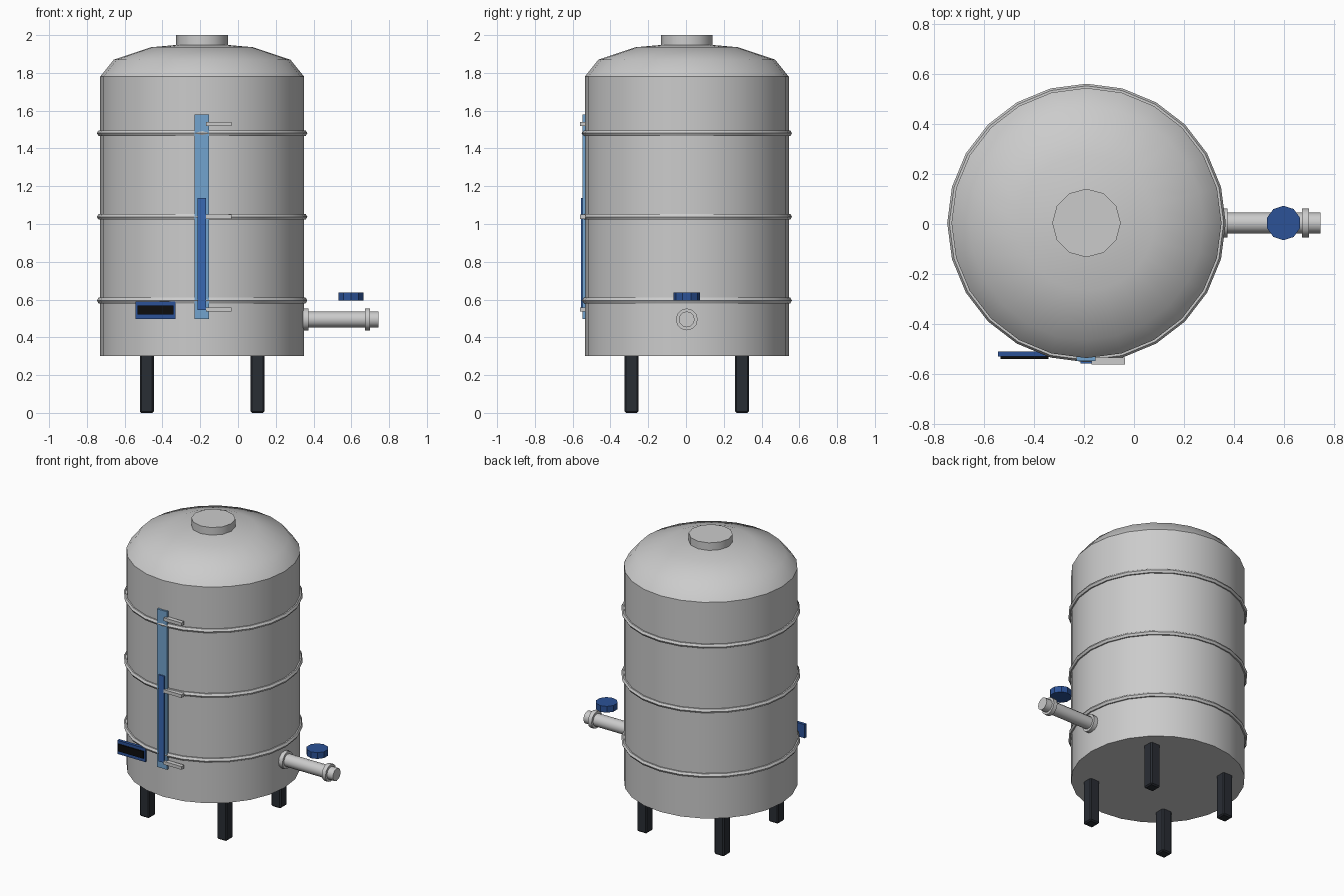
import bpy, bmesh, math
from mathutils import Matrix, Vector

if "Cube" in bpy.data.objects:
    bpy.data.objects.remove(bpy.data.objects["Cube"])

CX, CY = -0.19, 0.004   # tank axis


def material(name, rgb):
    m = bpy.data.materials.new(name)
    m.diffuse_color = (*rgb, 1)
    m.use_nodes = True
    m.node_tree.nodes["Principled BSDF"].inputs["Base Color"].default_value = m.diffuse_color
    return m


DARK = material("dark_steel", (0.022, 0.026, 0.034))
BLUE = material("blue", (0.025, 0.085, 0.31))
LEVEL = material("level_blue", (0.04, 0.14, 0.45))
GLASS = material("glass_blue", (0.17, 0.37, 0.62))
BLACK = material("black", (0.004, 0.004, 0.004))


def finish(bm, name, mat=None, smooth=None):
    bmesh.ops.recalc_face_normals(bm, faces=bm.faces)
    me = bpy.data.meshes.new(name)
    bm.to_mesh(me)
    bm.free()
    ob = bpy.data.objects.new(name, me)
    bpy.context.collection.objects.link(ob)
    if mat:
        me.materials.append(mat)
    if smooth:
        bpy.ops.object.select_all(action='DESELECT')
        ob.select_set(True)
        bpy.context.view_layer.objects.active = ob
        bpy.ops.object.shade_smooth_by_angle(angle=math.radians(smooth))
    return ob


def box(name, lo, hi, mat=None, bevel=0):
    lo, hi = Vector(lo), Vector(hi)
    bm = bmesh.new()
    bmesh.ops.create_cube(bm, size=1, matrix=Matrix.Translation((lo + hi) / 2)
                          @ Matrix.Diagonal((*(hi - lo), 1)))
    if bevel:
        bmesh.ops.bevel(bm, geom=bm.edges[:], offset=bevel, segments=1, affect='EDGES')
    return finish(bm, name, mat)


def lathe(name, profile, n, matrix, closed=False, mat=None, smooth=None, phase=0):
    """Revolve (radius, height) points round local z; open ends are capped."""
    bm = bmesh.new()
    rings = []
    for r, z in profile:
        if r == 0:
            rings.append([bm.verts.new(matrix @ Vector((0, 0, z)))] * n)
            continue
        angles = [phase + 2 * math.pi * i / n for i in range(n)]
        rings.append([bm.verts.new(matrix @ Vector((r * math.cos(a), r * math.sin(a), z)))
                      for a in angles])
    pairs = list(zip(rings, rings[1:]))
    if closed:
        pairs.append((rings[-1], rings[0]))
    for a, b in pairs:
        for i in range(n):
            j = (i + 1) % n
            bm.faces.new(dict.fromkeys((a[i], a[j], b[j], b[i])))
    if not closed:
        for end in (rings[0], rings[-1]):
            if len(set(end)) > 1:
                bm.faces.new(end)
    return finish(bm, name, mat, smooth)


AXIS = Matrix.Translation((CX, CY, 0))

# Tank body with shallow dome
dome = [(0.54 * math.cos(math.radians(a)), 1.78 + 0.18 * math.sin(math.radians(a)))
        for a in (0, 30, 60)]
lathe("tank", [(0.54, 0.3)] + dome + [(0, 1.96)], 24, AXIS, smooth=36)

# Top hatch
lathe("hatch", [(0.137, 1.94), (0.137, 2.0)], 12, AXIS, smooth=31)

# Reinforcing hoops
hoop = [(0.54 + 0.017 * math.cos(k * math.pi / 3), 0.017 * math.sin(k * math.pi / 3))
        for k in range(6)]
for i, z in enumerate((0.595, 1.038, 1.481)):
    lathe(f"hoop_{i + 1}", [(r, z + h) for r, h in hoop], 24, AXIS, closed=True, smooth=30)

# Legs
for sx, side in ((-1, "left"), (1, "right")):
    for sy, end in ((-1, "front"), (1, "back")):
        x, y = CX + sx * 0.293, CY + sy * 0.293
        box(f"{end}_{side}_leg", (x - 0.037, y - 0.037, 0), (x + 0.037, y + 0.037, 0.31),
            DARK, bevel=0.008)

# Level gauge with brackets
box("gauge_glass", (-0.229, -0.547, 0.498), (-0.154, -0.527, 1.58), GLASS)
box("gauge_level", (-0.214, -0.557, 0.545), (-0.169, -0.537, 1.137), LEVEL)
for i, z in enumerate((0.547, 1.038, 1.53)):
    box(f"gauge_bracket_{i + 1}", (-0.17, -0.562, z - 0.011), (-0.035, -0.533, z + 0.011))

# Information plate
box("plate", (-0.543, -0.53, 0.497), (-0.331, -0.509, 0.59), BLUE)
box("plate_panel", (-0.533, -0.539, 0.521), (-0.341, -0.525, 0.569), BLACK)

# Outlet pipe with flanges
PIPE = Matrix.Translation((0, CY, 0.495)) @ Matrix.Rotation(math.pi / 2, 4, 'Y')
lathe("outlet_pipe", [(0.042, 0.3), (0.042, 0.745)], 12, PIPE, smooth=31)
lathe("inner_flange", [(0.058, 0.345), (0.058, 0.374)], 12, PIPE, smooth=31)
lathe("outer_flange", [(0.058, 0.672), (0.058, 0.7)], 12, PIPE, smooth=31)

# Valve handwheel
lathe("valve_wheel", [(0.069, 0.595), (0.069, 0.638)], 10,
      Matrix.Translation((0.598, CY, 0)), mat=BLUE, phase=math.pi / 2)
